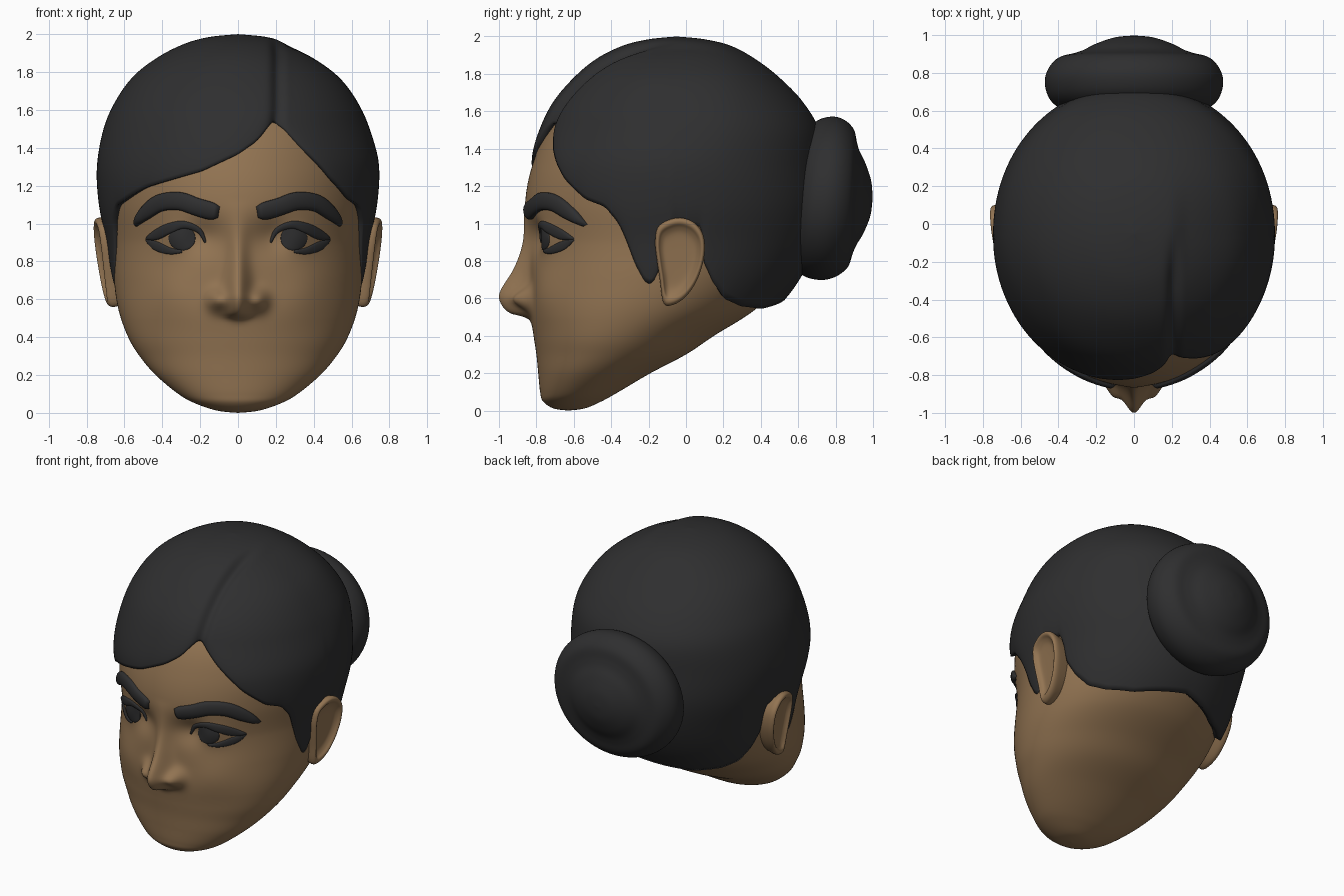
import bpy, bmesh, math
from mathutils import Vector

if "Cube" in bpy.data.objects:
    bpy.data.objects.remove(bpy.data.objects["Cube"])


def material(name, rgb):
    m = bpy.data.materials.new(name)
    m.diffuse_color = (*rgb, 1)
    m.use_nodes = True
    m.node_tree.nodes["Principled BSDF"].inputs["Base Color"].default_value = m.diffuse_color
    return m


SKIN = material("warm_brown_skin", (0.29, 0.175, 0.085))
HAIR = material("charcoal_hair", (0.028, 0.028, 0.029))


def spline(pts, u, closed=False):
    """Catmull-Rom point at u (0..1) along a list of tuples."""
    n = len(pts)
    s = u * (n if closed else n - 1)
    i = math.floor(s) if closed else min(int(s), n - 2)
    f = s - i
    get = (lambda k: pts[k % n]) if closed else (lambda k: pts[max(0, min(n - 1, k))])
    a, b, c, d = (get(i + k) for k in (-1, 0, 1, 2))
    return [0.5 * (2 * q + (r - p) * f + (2 * p - 5 * q + 4 * r - t) * f * f
                   + (3 * q - p - 3 * r + t) * f ** 3) for p, q, r, t in zip(a, b, c, d)]


def find_u(table, z):
    """Parameter where the profile table reaches height z."""
    lo, hi = 0.0, 1.0
    up = table[-1][0] > table[0][0]
    for _ in range(24):
        mid = (lo + hi) / 2
        if (spline(table, mid)[0] < z) == up:
            lo = mid
        else:
            hi = mid
    return lo


def grid_object(name, rows, mat, wrap=False, closed=False, flip=False):
    bm = bmesh.new()
    vs = [[bm.verts.new(p) for p in r] for r in rows]
    n = len(rows[0])
    for a, b in zip(vs, vs[1:]):
        for j in range(n if wrap else n - 1):
            k = (j + 1) % n
            bm.faces.new((a[j], b[j], b[k], a[k]))
    bmesh.ops.remove_doubles(bm, verts=bm.verts, dist=1e-5)
    if closed:
        bmesh.ops.recalc_face_normals(bm, faces=bm.faces)
    if flip:
        bmesh.ops.reverse_faces(bm, faces=bm.faces)
    for f in bm.faces:
        f.smooth = True
    me = bpy.data.meshes.new(name)
    bm.to_mesh(me)
    bm.free()
    me.materials.append(mat)
    ob = bpy.data.objects.new(name, me)
    bpy.context.collection.objects.link(ob)
    return ob


# Head sections: height, half width, front y, back y
FACE = [(0, 0, -.63, -.63), (.012, .11, -.71, -.54), (.05, .225, -.765, -.45), (.1, .315, -.78, -.36),
        (.2, .435, -.79, -.19), (.3, .52, -.80, 0), (.4, .58, -.815, .15), (.54, .63, -.835, .37),
        (.7, .655, -.835, .52), (.9, .665, -.84, .62), (1.1, .685, -.86, .66), (1.3, .69, -.825, .66),
        (1.5, .64, -.74, .6), (1.7, .5, -.57, .48), (1.85, .3, -.35, .26), (1.92, 0, -.05, -.05)]
# Nose ridge: height, projection, spread
NOSE = [(.46, 0, .05), (.495, .02, .055), (.525, .115, .06), (.59, .16, .068), (.65, .152, .064),
        (.75, .09, .055), (.86, .045, .05), (1.0, .015, .06), (1.12, 0, .07)]


def bump(x, z, cx, cz, sx, sz):
    return math.exp(-((abs(x) - cx) / sx) ** 2 - ((z - cz) / sz) ** 2)


def relief(x, z):
    """Forward push of nose, nostril wings, sockets, eyeballs and cheeks."""
    h = 0
    if NOSE[0][0] < z < NOSE[-1][0]:
        _, p, s = spline(NOSE, find_u(NOSE, z))
        h = p * math.exp(-(x / s) ** 2)
    return (h + .075 * bump(x, z, .11, .595, .05, .055) - .045 * bump(x, z, .19, .93, .11, .09)
            + .025 * bump(x, z, .31, .92, .09, .07) + .02 * bump(x, z, .36, .64, .15, .13))


def exponent(z):
    """Roundness of the front half of a head section."""
    return 2.08 - .13 * max(0, min(1, (z - .5) / .4))


def face_y(x, z):
    _, w, yf, yb = spline(FACE, find_u(FACE, z))
    n, yc = exponent(z), (yf + yb) / 2
    return yc - (yc - yf) * max(0, 1 - abs(x / w) ** n) ** (1 / n) - relief(x, z)


def ring_point(sec, a, n):
    z, w, yf, yb = sec
    s, c = math.sin(a), math.cos(a)
    k = (abs(s) ** n + abs(c) ** n) ** (-1 / n)
    return [w * s * k, (yf + yb) / 2 - (yb - yf) / 2 * c * k, z]


# Head with face relief
rows = []
for i in range(161):
    sec = spline(FACE, i / 160)
    sec[1] = max(0, sec[1])
    row = []
    for j in range(220):
        t = j / 220 * math.tau
        a = t - .4 * math.sin(t)          # more columns near the face centre
        front = math.cos(a) > 0
        p = ring_point(sec, a, exponent(sec[0]) if front else 2)
        if front:
            p[1] -= relief(p[0], p[2]) * min(1, 3 * math.cos(a))
        row.append(p)
    rows.append(row)
grid_object("head", rows, SKIN, wrap=True, closed=True)

# Hair cap sections and hairline (azimuth from front, height)
CAP = [(2.0, 0, -.05, -.05), (1.985, .15, -.2, .1), (1.95, .28, -.34, .24), (1.88, .42, -.48, .37),
       (1.78, .55, -.60, .50), (1.65, .645, -.71, .625), (1.5, .71, -.785, .71), (1.3, .745, -.85, .73),
       (1.1, .735, -.88, .74), (.9, .695, -.87, .70), (.7, .67, -.86, .61), (.5, .64, -.85, .48)]
SIDE = [(63, 1.09), (69, 1.0), (72.5, .9), (77, .78), (83, .675), (87, .67), (88.5, .8), (89.5, 1.0),
        (102, .98), (104.5, .8), (112, .68), (121, .59), (132, .55), (148, .535), (160, .555), (180, .59)]
LINE = ([(-a, z) for a, z in reversed(SIDE)]
        + [(-56, 1.12), (-42, 1.19), (-28, 1.235), (-15, 1.28), (0, 1.37), (8, 1.44), (17, 1.57),
           (28, 1.41), (42, 1.24), (54, 1.13)] + SIDE)


def hairline(a):
    a = (a + 180) % 360 - 180
    for (a0, z0), (a1, z1) in zip(LINE, LINE[1:]):
        if a0 <= a <= a1:
            return z0 + (z1 - z0) * (a - a0) / (a1 - a0)


def ramp(v):
    v = max(0, min(1, v))
    return v * v * (3 - 2 * v)


SEG, ROWS = 300, 70
ends = [find_u(CAP, sum(hairline(j * 360 / SEG + d) for d in (-1.2, 0, 1.2)) / 3) for j in range(SEG)]
heart = Vector((0, -.05, 1.1))
rows = []
for i in range(ROWS + 1):
    t = i / ROWS
    row = []
    for j in range(SEG):
        sec = spline(CAP, t * ends[j])
        a = j / SEG * math.tau
        p = Vector(ring_point(sec, a, 2.0 if math.cos(a) > 0 else 2.1))
        fade = ramp(-p.y / .35)
        groove = .035 * math.exp(-((p.x - .215) / .035) ** 2)      # side parting
        low = .022 * ramp((p.x - .18) / .12) * ramp((p.z - 1.3) / .25) * ramp((.3 - p.y) / .4)
        row.append(heart + (p - heart) * (1 - fade * groove - low - .015 * t ** 30))
    rows.append(row)
cap = grid_object("hair_cap", rows, HAIR, wrap=True)
sol = cap.modifiers.new("thickness", 'SOLIDIFY')
sol.thickness, sol.offset = .05, -1

# Hair bun: lathed profile (radius, y), leaning back at the top
BUN = [(0, .998), (.1, .988), (.2, .955), (.27, .92), (.32, .903), (.4, .88), (.455, .82), (.472, .745),
       (.445, .66), (.37, .61), (.2, .59), (0, .59)]
rows = []
for i in range(56):
    r, y = spline(BUN, i / 55)
    r = max(0, r)
    row = []
    for j in range(96):
        a = j / 96 * math.tau
        dz = .925 * r * math.cos(a)
        row.append((r * math.sin(a), y + .1 * dz * (2.2 - 2 * y), 1.135 + dz))
    rows.append(row)
grid_object("hair_bun", rows, HAIR, wrap=True, closed=True)


# Strips laid over the face: points are x, z, half width
def strip(name, pts, height, side, mat, steps=40, across=10):
    rows = []
    for i in range(steps + 1):
        u = i / steps
        x, z, hw = spline(pts, u)
        p, q = spline(pts, max(0, u - .01)), spline(pts, min(1, u + .01))
        tan = Vector((q[0] - p[0], q[1] - p[1])).normalized()
        row = []
        for j in range(across + 1):
            v = -math.cos(j / across * math.pi)
            px, pz = x - tan.y * hw * v, z + tan.x * hw * v
            y, e = face_y(px, pz), .01
            nrm = Vector(((face_y(px + e, pz) - y) / e, -1, (face_y(px, pz + e) - y) / e)).normalized()
            edge = math.sqrt(max(0, 1 - v * v)) * min(1, 10 * u + .1, 10 - 10 * u + .1)
            pt = Vector((px, y, pz)) + nrm * (height * edge ** .6 - .003)
            row.append((pt.x * side, pt.y, pt.z))
        rows.append(row)
    grid_object(name, rows, mat, flip=side < 0)


BROW = [(.1, 1.06, .03), (.14, 1.067, .045), (.22, 1.09, .046), (.31, 1.118, .048), (.41, 1.108, .045),
        (.49, 1.05, .034), (.542, .99, .01)]
UPPER = [(.172, .9, .006), (.205, .962, .014), (.285, .993, .02), (.365, .973, .028),
         (.435, .938, .026), (.487, .918, .005)]
LOWER = [(.295, .853, .008), (.36, .855, .018), (.43, .881, .024), (.485, .916, .007)]
IRIS = [(.295 - .07 * math.cos(k * math.pi / 12), .922, .066 * math.sin(k * math.pi / 12) + .0005)
        for k in range(13)]

# Ear outline (y, z) and rim rings (scale, outward offset)
EAR = [(-.165, .9), (-.15, .98), (-.09, 1.02), (-.02, 1.03), (.05, 1.0), (.095, .93), (.097, .82),
       (.06, .7), (0, .61), (-.07, .565), (-.12, .575), (-.14, .7), (-.155, .8)]
RINGS = [(.85, -.1), (.97, -.01), (1.0, .03), (.95, .052), (.86, .054), (.76, .038), (.6, .025),
         (.3, .022), (0, .022)]

for side, tag in ((1, "right"), (-1, "left")):
    strip("eyebrow_" + tag, BROW, .03, side, HAIR)
    strip("upper_lash_" + tag, UPPER, .016, side, HAIR)
    strip("lower_lash_" + tag, LOWER, .012, side, HAIR)
    strip("iris_" + tag, IRIS, .009, side, HAIR)
    rows = []
    for i in range(33):
        s, off = spline(RINGS, i / 32)
        s = max(0, s) if i < 32 else 0
        row = []
        for j in range(64):
            y, z = spline(EAR, j / 64, closed=True)
            y, z = -.04 + (y + .04) * s, .82 + (z - .82) * s
            row.append((side * (.672 + .13 * (z - .8) + .13 * (y + .04) + off), y, z))
        rows.append(row)
    grid_object("ear_" + tag, rows, SKIN, wrap=True, closed=True)
